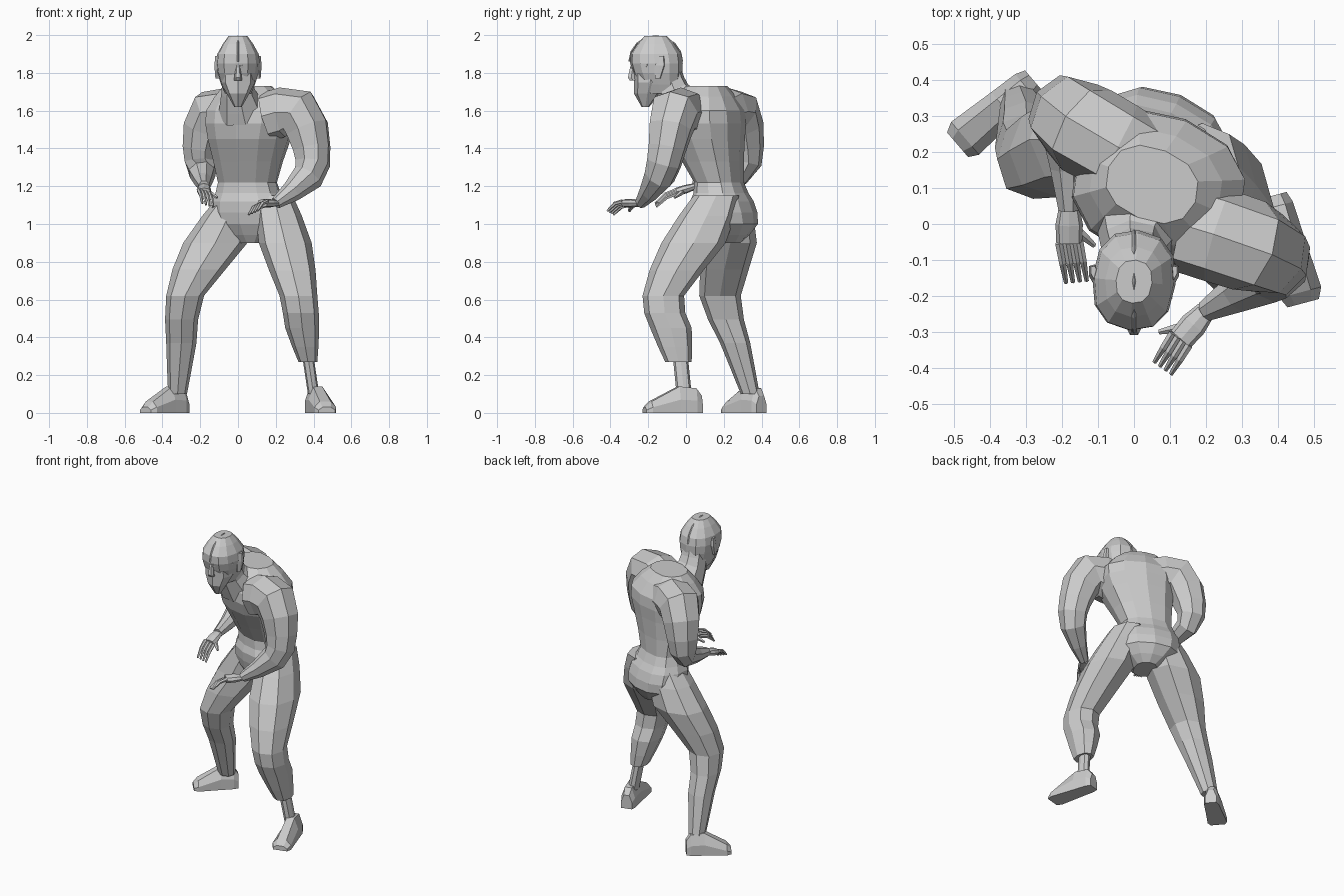
import bpy
import bmesh
import math
from mathutils import Vector

if "Cube" in bpy.data.objects:
    bpy.data.objects.remove(bpy.data.objects["Cube"], do_unlink=True)

# One plain clay colour for the whole figure
grey = bpy.data.materials.new("clay_grey")
grey.use_nodes = True
colour = (.6, .6, .6, 1)
grey.diffuse_color = colour
grey.node_tree.nodes["Principled BSDF"].inputs["Base Color"].default_value = colour


def skin(name, loops):
    """Bridge equal-length loops of points into a closed, flat-shaded mesh."""
    bm = bmesh.new()
    rings = [[bm.verts.new(point) for point in loop] for loop in loops]
    count = len(rings[0])
    for lower, upper in zip(rings, rings[1:]):
        for i in range(count):
            j = (i + 1) % count
            bm.faces.new((lower[i], lower[j], upper[j], upper[i]))
    bm.faces.new(rings[0])
    bm.faces.new(rings[-1])
    bmesh.ops.recalc_face_normals(bm, faces=bm.faces)
    mesh = bpy.data.meshes.new(name)
    bm.to_mesh(mesh)
    bm.free()
    mesh.materials.append(grey)
    part = bpy.data.objects.new(name, mesh)
    bpy.context.collection.objects.link(part)


def flow(*sections):
    """Add a section halfway along a smooth curve between each neighbouring pair."""
    result = [sections[0]]
    last = len(sections) - 1
    for i in range(last):
        before, start = sections[max(i - 1, 0)], sections[i]
        end, after = sections[i + 1], sections[min(i + 2, last)]
        halfway = tuple((9 * (b + c) - a - d) / 16
                        for a, b, c, d in zip(before, start, end, after))
        result += [halfway, end]
    return result


def oval(centre, side, front, width, depth, sides):
    """A slightly squared oval around a centre point."""
    def soft(value):
        return math.copysign(abs(value) ** .85, value)
    angles = [math.tau * i / sides for i in range(sides)]
    return [centre + side * width * soft(math.cos(a)) + front * depth * soft(math.sin(a))
            for a in angles]


def stack(name, sections, sides=8, yaw=0):
    """Level sections (x, y, z, half width, half depth), turned by yaw degrees."""
    turn = math.radians(yaw)
    side = Vector((math.cos(turn), math.sin(turn), 0))
    front = Vector((-side.y, side.x, 0))
    skin(name, [oval(Vector((x, y, z)), side, front, width, depth, sides)
                for x, y, z, width, depth in sections])


def tube(name, sections, sides=8, flatten=1):
    """Round sections (x, y, z, radius) square to the path."""
    points = [Vector(section[:3]) for section in sections]
    up = Vector((0, 0, 1))
    loops = []
    for i, point in enumerate(points):
        following = points[min(i + 1, len(points) - 1)]
        previous = points[max(i - 1, 0)]
        along = (following - previous).normalized()
        up = (up - along * up.dot(along)).normalized()
        radius = sections[i][3]
        loops.append(oval(point, up, along.cross(up), radius * flatten, radius, sides))
    skin(name, loops)


def foot(name, heel, toe):
    """Wedge-shaped shoe from heel to toe, resting on the ground."""
    heel, toe = Vector((*heel, 0)), Vector((*toe, 0))
    side = (toe - heel).normalized().cross(Vector((0, 0, 1)))
    outline = ((-1, 0), (1, 0), (1, .5), (.5, 1), (-.5, 1), (-1, .5))
    shape = ((0, .035, .09), (.1, .045, .13), (.4, .05, .14), (.9, .06, .06), (1, .045, .03))
    skin(name, [[heel.lerp(toe, t) + side * (width * u) + Vector((0, 0, height * v))
                 for u, v in outline] for t, width, height in shape])


def hand(name, wrist, knuckle, tip, across, thumb_tip):
    """Flat palm with four curled fingers and a thumb."""
    wrist, knuckle, tip = Vector(wrist), Vector(knuckle), Vector(tip)
    across = Vector(across).normalized()
    middle = wrist.lerp(knuckle, .5)
    tube(name + "_palm", [(*wrist, .028), (*middle, .038), (*knuckle, .036)], flatten=.6)
    for i in range(4):
        offset = across * (i - 1.5) * .02
        root, end = knuckle + offset, tip + offset
        bend = root.lerp(end, .5) + Vector((0, 0, .014))
        tube(f"{name}_finger_{i + 1}", [(*root, .011), (*bend, .01), (*end, .006)], 5)
    thumb = Vector(thumb_tip)
    tube(name + "_thumb", [(*middle, .016), (*middle.lerp(thumb, .6), .012),
                           (*thumb, .007)], 5)


# Torso, turned towards the right, with a deep chest over a narrow waist
stack("torso", flow((.08, .2, .9, .07, .09),
                    (.07, .21, 1, .19, .16),
                    (.06, .19, 1.12, .2, .155),
                    (.05, .175, 1.22, .16, .12),
                    (.06, .11, 1.45, .22, .19),
                    (.07, .1, 1.6, .24, .2),
                    (.05, .11, 1.73, .13, .1)), sides=12, yaw=-22)
tube("neck", flow((0, -.1, 1.8, .08), (0, -.07, 1.7, .09), (.02, 0, 1.6, .13)))

# Legs: left one forward with a raised hem, right one trailing
stack("left_leg", flow((.19, .16, 1.15, .1, .12),
                       (.25, .04, .9, .14, .17),
                       (.32, -.12, .62, .1, .11),
                       (.34, -.08, .45, .09, .11),
                       (.37, -.04, .27, .05, .07)))
stack("left_ankle", [(.37, -.03, .3, .03, .04), (.4, -.01, .1, .03, .04)])
stack("right_leg", flow((0, .22, 1.15, .1, .11),
                        (-.12, .235, .9, .17, .14),
                        (-.28, .18, .62, .1, .11),
                        (-.3, .26, .37, .08, .08),
                        (-.32, .34, .1, .05, .05)))
foot("left_foot", heel=(.39, .08), toe=(.47, -.22))
foot("right_foot", heel=(-.28, .4), toe=(-.49, .22))

# Arms, both bent with the hands held forward
tube("left_arm", flow((.16, -.01, 1.57, .13),
                      (.32, -.06, 1.59, .13),
                      (.39, -.1, 1.4, .1),
                      (.37, -.14, 1.25, .08),
                      (.2, -.24, 1.11, .03)))
tube("right_arm", flow((.02, .18, 1.58, .12),
                       (-.13, .26, 1.59, .13),
                       (-.19, .31, 1.4, .1),
                       (-.19, .28, 1.27, .07),
                       (-.18, .04, 1.2, .03)))
hand("left_hand", wrist=(.2, -.24, 1.11), knuckle=(.13, -.32, 1.11),
     tip=(.08, -.4, 1.06), across=(.7, -.5, .3), thumb_tip=(.07, -.3, 1.07))
hand("right_hand", wrist=(-.18, .05, 1.2), knuckle=(-.18, -.05, 1.17),
     tip=(-.16, -.16, 1.1), across=(1, .1, -.3), thumb_tip=(-.11, -.06, 1.14))

# Head: skull, pointed jaw mask and raised details
stack("skull", flow((0, -.13, 1.69, .07, .09),
                    (0, -.15, 1.8, .11, .13),
                    (0, -.16, 1.9, .11, .135),
                    (0, -.16, 1.995, .05, .06)), sides=12, yaw=-5)
stack("jaw_mask", [(0, -.215, 1.62, .02, .02),
                   (0, -.205, 1.69, .06, .07),
                   (0, -.19, 1.75, .09, .085),
                   (0, -.18, 1.82, .09, .1)])
crest_angles = [math.pi * i / 8 for i in range(9)]
tube("crest", [(0, -.16 - .14 * math.cos(a), 1.86 + .135 * math.sin(a), .005)
               for a in crest_angles], sides=4)
stack("nose", [(0, -.28, 1.76, .02, .02), (0, -.29, 1.775, .02, .02),
               (0, -.28, 1.84, .01, .015)], sides=6)
for label, way in (("left", 1), ("right", -1)):
    tube(label + "_brow", [(0, -.285, 1.83, .01),
                           (way * .05, -.265, 1.845, .014),
                           (way * .1, -.2, 1.84, .01)], sides=5)
    stack(label + "_ear", [(way * .11, -.15, 1.77, .01, .015),
                           (way * .11, -.14, 1.84, .016, .03),
                           (way * .11, -.135, 1.89, .01, .02)], sides=6, yaw=way * -15)
